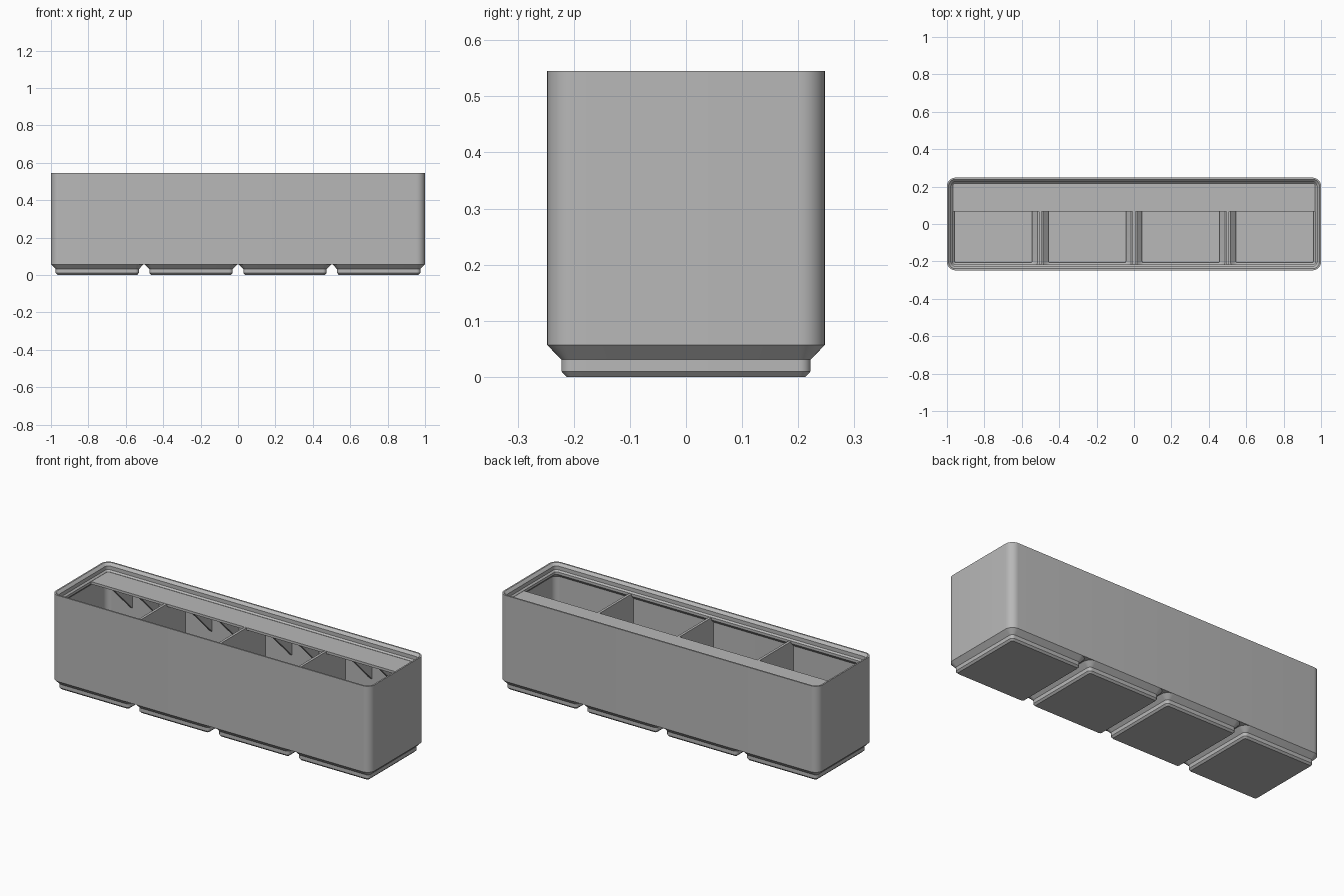
import bpy, bmesh, math

if "Cube" in bpy.data.objects:
    bpy.data.objects.remove(bpy.data.objects["Cube"], do_unlink=True)

PITCH, HALF, LENGTH, RADIUS = 0.5015, 0.2477, 1.0, 0.045
CENTRES = [(i - 1.5) * PITCH for i in range(4)]
SHELF_Z, SHELF_Y = 0.5, 0.068

grey = bpy.data.materials.new("grey plastic")
grey.use_nodes = True
colour = (0.48, 0.48, 0.48, 1)
grey.diffuse_color = colour
grey.node_tree.nodes["Principled BSDF"].inputs["Base Color"].default_value = colour


def finish(name, bm):
    bmesh.ops.recalc_face_normals(bm, faces=bm.faces)
    mesh = bpy.data.meshes.new(name)
    bm.to_mesh(mesh)
    bm.free()
    mesh.materials.append(grey)
    obj = bpy.data.objects.new(name, mesh)
    bpy.context.collection.objects.link(obj)
    return obj


def ring(bm, cx, hx, hy, r, z, steps=8):
    """Rounded rectangle of vertices."""
    verts = []
    for k, (sx, sy) in enumerate([(1, 1), (-1, 1), (-1, -1), (1, -1)]):
        for i in range(steps + 1):
            a = (k + i / steps) * math.pi / 2
            verts.append(bm.verts.new((cx + sx * (hx - r) + r * math.cos(a),
                                       sy * (hy - r) + r * math.sin(a), z)))
    return verts


def loft(bm, cx, hx, hy, profile):
    """Closed solid through (inset, z) levels of a rounded rectangle."""
    rings = [ring(bm, cx, hx - d, hy - d, max(RADIUS - d, 0.008), z) for d, z in profile]
    for low, high in zip(rings, rings[1:]):
        for i in range(len(low)):
            j = (i + 1) % len(low)
            bm.faces.new((low[i], low[j], high[j], high[i]))
    bm.faces.new(rings[0])
    bm.faces.new(rings[-1])


def lofted(name, centres, hx, profile):
    bm = bmesh.new()
    for cx in centres:
        loft(bm, cx, hx, HALF, profile)
    return finish(name, bm)


def prism(bm, x, width, outline):
    """Extrude a (y, z) outline along x."""
    sides = [[bm.verts.new((x + s * width / 2, y, z)) for y, z in outline] for s in (-1, 1)]
    for side in sides:
        bm.faces.new(side)
    for i in range(len(outline)):
        j = (i + 1) % len(outline)
        bm.faces.new((sides[0][i], sides[0][j], sides[1][j], sides[1][i]))


def rect(y0, y1, z0, z1):
    return [(y0, z0), (y1, z0), (y1, z1), (y0, z1)]


def activate(obj):
    bpy.ops.object.select_all(action="DESELECT")
    obj.select_set(True)
    bpy.context.view_layer.objects.active = obj


def cut(obj, cutter):
    activate(obj)
    mod = obj.modifiers.new("cut", "BOOLEAN")
    mod.operation, mod.solver, mod.object = "DIFFERENCE", "EXACT", cutter
    bpy.ops.object.modifier_apply(modifier=mod.name)


# Outer walls and stepped feet
body = lofted("bin_body", [0], LENGTH, [(0, 0.057), (0, 0.545)])
feet = lofted("base_feet", CENTRES, HALF,
              [(0.035, 0), (0.0255, 0.01), (0.0255, 0.031), (0, 0.057)])

# Cavity with the stacking lip, and a pocket in each foot
cavity = lofted("cavity_cutter", [0], LENGTH,
                [(0.0113, 0.066), (0.0113, 0.467), (0.031, 0.487), (0.031, 0.5015),
                 (0.0226, 0.51), (0.0226, 0.531), (0.0066, 0.547)])
pockets = lofted("pocket_cutter", CENTRES, HALF,
                 [(0.041, 0.012), (0.041, 0.037), (0.0117, 0.066), (0.0117, 0.08)])
cut(body, cavity)
cut(body, pockets)
cut(feet, pockets)
for helper in (cavity, pockets):
    bpy.data.objects.remove(helper, do_unlink=True)
for obj in (body, feet):
    activate(obj)
    bpy.ops.object.shade_smooth_by_angle(angle=math.radians(30))

# Dividers between compartments
bm = bmesh.new()
for i in (-1, 0, 1):
    prism(bm, i * PITCH, 0.0143, rect(-0.24, 0.24, 0.06, SHELF_Z - 0.0005))
finish("dividers", bm)

# Label shelf along the back
bm = bmesh.new()
prism(bm, 0, 1.96, rect(SHELF_Y, 0.236, SHELF_Z - 0.014, SHELF_Z))
finish("label_shelf", bm)

# Triangular ribs under the shelf, two per compartment
bm = bmesh.new()
for cx in CENTRES:
    for side in (-1, 1):
        prism(bm, cx + side * PITCH / 6, 0.014,
              [(SHELF_Y + 0.003, 0.488), (0.238, 0.488), (0.238, 0.322)])
finish("shelf_ribs", bm)
